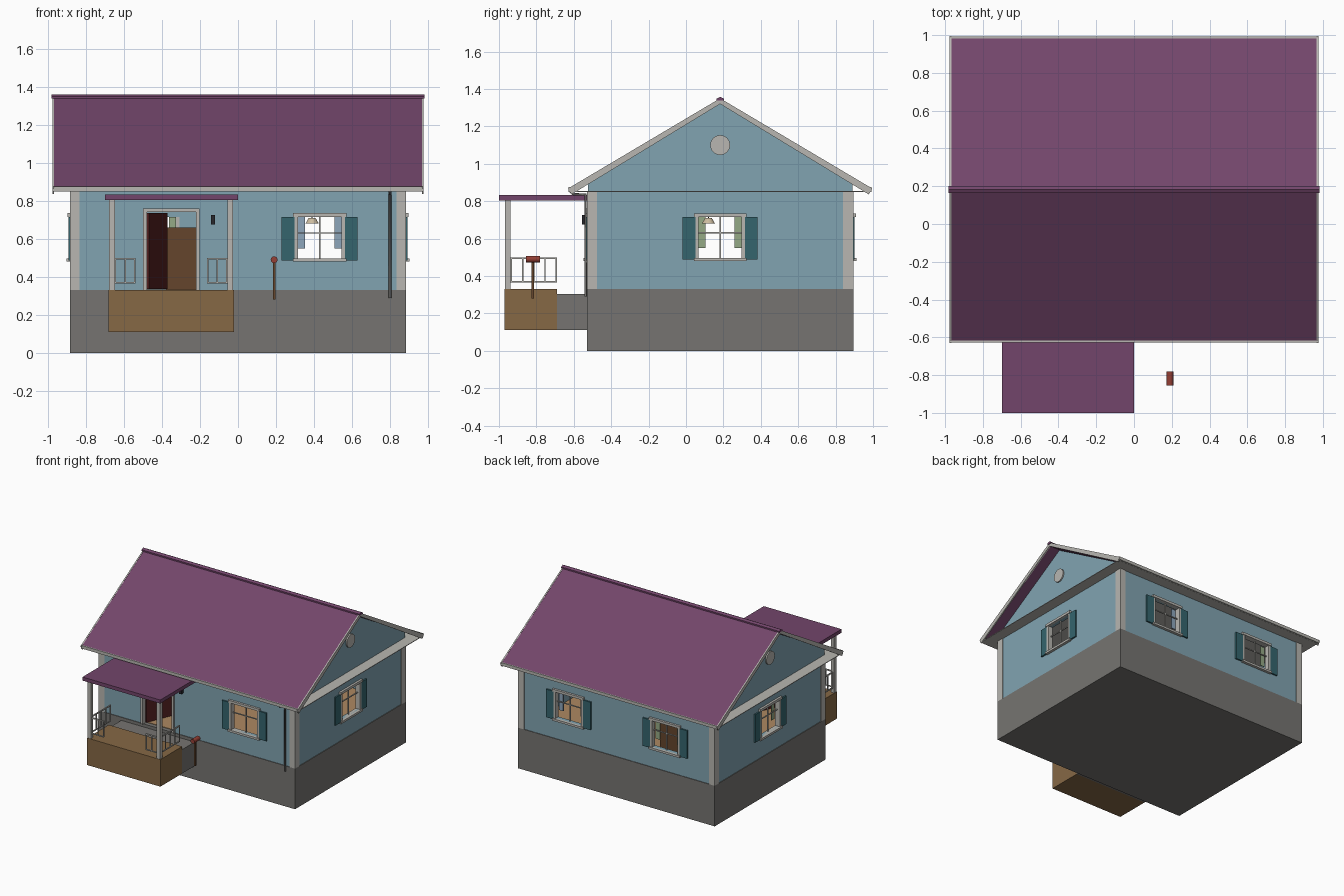
import bpy, bmesh
from math import radians, pi
from mathutils import Matrix, Vector

if "Cube" in bpy.data.objects:
    bpy.data.objects.remove(bpy.data.objects["Cube"])

I = Matrix.Identity(4)


def material(name, r, g, b):
    m = bpy.data.materials.new(name)
    m.diffuse_color = (r, g, b, 1)
    m.use_nodes = True
    m.node_tree.nodes["Principled BSDF"].inputs["Base Color"].default_value = m.diffuse_color
    return m


BLUE = material("blue_siding", .22, .37, .44)
TRIM = material("trim", .48, .47, .44)
STONE = material("stone", .18, .175, .165)
PURPLE = material("purple_roof", .17, .06, .145)
WOOD = material("deck_wood", .24, .14, .06)
BROWN = material("brown_wood", .13, .06, .025)
FLOOR = material("floor_wood", .42, .25, .12)
TEAL = material("teal", .035, .13, .155)
DOOR = material("door_red", .09, .015, .015)
RED = material("red", .3, .05, .035)
BLACK = material("black", .02, .02, .025)
GREEN = material("green_cloth", .3, .4, .24)
SKY = material("blue_cloth", .27, .38, .5)
CREAM = material("cream", .6, .5, .35)


def finish(name, bm, mat, M=I):
    bmesh.ops.recalc_face_normals(bm, faces=bm.faces)
    me = bpy.data.meshes.new(name)
    bm.to_mesh(me)
    bm.free()
    ob = bpy.data.objects.new(name, me)
    ob.matrix_world = M
    me.materials.append(mat)
    bpy.context.collection.objects.link(ob)
    return ob


def boxes(name, mat, items, M=I):
    """Each item is (x0, x1, y0, y1, z0, z1)."""
    bm = bmesh.new()
    for x0, x1, y0, y1, z0, z1 in items:
        T = Matrix.Translation(((x0 + x1) / 2, (y0 + y1) / 2, (z0 + z1) / 2))
        bmesh.ops.create_cube(bm, size=1, matrix=T @ Matrix.Diagonal((x1 - x0, y1 - y0, z1 - z0, 1)))
    return finish(name, bm, mat, M)


def prism(name, mat, pts, x0, x1):
    """Extrude a y-z outline along x."""
    bm = bmesh.new()
    f = bm.faces.new([bm.verts.new((x0, y, z)) for y, z in pts])
    r = bmesh.ops.extrude_face_region(bm, geom=[f])
    bmesh.ops.translate(bm, vec=(x1 - x0, 0, 0), verts=[v for v in r["geom"] if isinstance(v, bmesh.types.BMVert)])
    return finish(name, bm, mat)


def cyl(name, mat, r1, r2, depth, M, n=24):
    bm = bmesh.new()
    bmesh.ops.create_cone(bm, cap_ends=True, segments=n, radius1=r1, radius2=r2, depth=depth)
    ob = finish(name, bm, mat, M)
    for p in ob.data.polygons:
        p.use_smooth = len(p.vertices) == 4
    return ob


YC, W, D, T = .1825, .88, .7075, .03   # house centre, half width, half depth, wall thickness
Z0, Z1 = .33, .85


def side(deg):
    return Matrix.Translation((0, YC, 0)) @ Matrix.Rotation(radians(deg), 4, 'Z')


def wall(name, M, half, d, openings, inset=0):
    """Wall panel built in columns around (u0, u1, z0, z1) openings."""
    items, u = [], -half + inset
    for a, b, c, e in sorted(openings):
        items.append((u, a, -d, -d + T, Z0, Z1))
        if c > Z0:
            items.append((a, b, -d, -d + T, Z0, c))
        items.append((a, b, -d, -d + T, e, Z1))
        u = b
    items.append((u, half - inset, -d, -d + T, Z0, Z1))
    boxes(name, BLUE, items, M)


def opening(c):
    return (c - .12, c + .12, .497, .715)


def window(name, M, d, c, cloth=None):
    f, b = -d - .012, -d + T
    boxes(name + "_frame", TRIM, [
        (c - .133, c - .115, f, b, .49, .715), (c + .115, c + .133, f, b, .49, .715),
        (c - .14, c + .14, f - .006, b, .715, .735), (c - .14, c + .14, f - .01, b, .48, .497),
        (c - .004, c + .004, -d + .01, -d + .018, .497, .715),
        (c - .115, c + .115, -d + .01, -d + .018, .627, .634)], M)
    boxes(name + "_shutters", TEAL, [
        (c - .2, c - .133, f, -d, .487, .715), (c + .133, c + .2, f, -d, .487, .715)], M)
    if cloth:
        boxes(name + "_curtains", cloth, [
            (c - .115, c - .077, b + .005, b + .012, .55, .715),
            (c + .077, c + .115, b + .005, b + .012, .55, .715)], M)


# Foundation, floor and attic plate
boxes("foundation", STONE, [(-.885, .885, -.53, .895, 0, Z0)])
boxes("floor", FLOOR, [(-.85, .85, -.495, .86, Z0, Z0 + .004)])
boxes("soffit_plate", TRIM, [(-.97, .97, -.615, .98, .849, .854)])

# Walls with openings
front, right, back, left = (side(a) for a in (0, 90, 180, 270))
door_hole = (-.48, -.22, Z0, .74)
wall("front_wall", front, W, D, [door_hole, opening(.43)])
wall("back_wall", back, W, D, [opening(.44), opening(-.43)])
wall("right_wall", right, D, W, [opening(0)], T)
wall("left_wall", left, D, W, [opening(0)], T)
window("front_window", front, D, .43)
window("right_window", right, W, 0)
window("left_window", left, W, 0, GREEN)
window("back_window_blue", back, D, -.43, SKY)
window("back_window_green", back, D, .44, GREEN)

# Corner trim: an L of two boards at each corner
for sx in (-1, 1):
    for sy in (-1, 1):
        y = YC + sy * .7125
        xs, xi = sorted((sx * .885, sx * .833)), sorted((sx * .885, sx * .875))
        boxes("corner_trim", TRIM, [(*xs, *sorted((y, y - sy * .01)), Z0, Z1),
                                    (*xi, *sorted((y, y - sy * .055)), Z0, Z1)])

# Gable walls and round vents
gable = [(YC - D, Z1), (YC - D, .9), (YC, 1.32), (YC + D, .9), (YC + D, Z1)]
for s in (-1, 1):
    prism("gable", BLUE, gable, s * W, s * (W - T))
    cyl("gable_vent", TRIM, .053, .053, .02,
        Matrix.Translation((s * W, YC, 1.1)) @ Matrix.Rotation(pi / 2, 4, 'Y'), 32)

# Roof slopes, rake boards, eave fascia and ridge cap
for s in (-1, 1):
    e = YC + s * .805
    prism("roof_slope", PURPLE, [(YC, 1.348), (e, .872), (e, .852), (YC, 1.323)], -.97, .97)
    for x in (-.977, .967):
        prism("rake_board", TRIM, [(YC, 1.35), (e + s * .008, .868), (e - s * .01, .836), (YC, 1.32)], x, x + .01)
    boxes("eave_fascia", TRIM, [(-.975, .975, *sorted((e - s * .008, e + s * .005)), .85, .875)])
prism("ridge_cap", PURPLE, [(.163, 1.337), (.163, 1.348), (YC, 1.358), (.202, 1.348), (.202, 1.337)], -.982, .982)

# Porch deck, landing, roof and posts
boxes("porch_deck", WOOD, [(-.68, -.02, -.97, -.69, .11, Z0)])
boxes("porch_landing", STONE, [(-.68, -.02, -.69, -.53, .11, .305)])
boxes("porch_roof", PURPLE, [(-.70, 0, -1, -.525, .803, .832)])
boxes("porch_posts", TRIM, [(x, x + .03, -.967, -.937, Z0, .803) for x in (-.678, -.056)])


# Railings
def rail(name, along_x, a, b, fixed, n):
    spans = [(a, b, .49, .5), (a, b, .365, .373)]
    for i in range(n):
        p = a + (b - a - .007) * i / (n - 1)
        spans.append((p, p + .007, .365, .5))
    c = (fixed - .004, fixed + .004)
    boxes(name, TRIM, [(u, v, *c, z, w) if along_x else (*c, u, v, z, w) for u, v, z, w in spans])


rail("front_rail_left", True, -.648, -.54, -.952, 3)
rail("front_rail_right", True, -.163, -.056, -.952, 3)
rail("side_rail_left", False, -.937, -.69, -.663, 5)
rail("side_rail_right", False, -.937, -.69, -.041, 5)

# Front door, frame and wall lamp
boxes("door_frame", TRIM, [(-.5, -.48, -.54, -.495, Z0, .74), (-.22, -.203, -.54, -.495, Z0, .74),
                           (-.5, -.203, -.54, -.495, .74, .76)])
boxes("front_door", DOOR, [(0, .255, -.008, .008, Z0 + .005, .735)],
      Matrix.Translation((-.475, -.505, 0)) @ Matrix.Rotation(radians(68), 4, 'Z'))
boxes("wall_lamp", BLACK, [(-.143, -.122, -.555, -.525, .675, .725)])

# Downspout from the eave
cu = bpy.data.curves.new("downspout", 'CURVE')
cu.dimensions, cu.bevel_depth, cu.bevel_resolution = '3D', .007, 2
sp = cu.splines.new('POLY')
path = [(.8, -.62, .855), (.8, -.605, .838), (.8, -.537, .835), (.8, -.537, .29)]
sp.points.add(3)
for p, c in zip(sp.points, path):
    p.co = (*c, 1)
cu.materials.append(STONE)
bpy.context.collection.objects.link(bpy.data.objects.new("downspout", cu))

# Mailbox on a post
boxes("mailbox_post", BROWN, [(.184, .196, -.826, -.814, .28, .475)])
cyl("mailbox", RED, .018, .018, .075, Matrix.Translation((.19, -.818, .49)) @ Matrix.Rotation(pi / 2, 4, 'X'), 16)

# Interior: cupboard and hanging lamp
boxes("cupboard", BROWN, [(-.38, -.2, .5, .62, Z0, .66)])
cyl("lamp_shade", CREAM, .035, .018, .03, Matrix.Translation((.39, .12, .695)))
cyl("lamp_cord", BLACK, .003, .003, .14, Matrix.Translation((.39, .12, .78)), 8)
